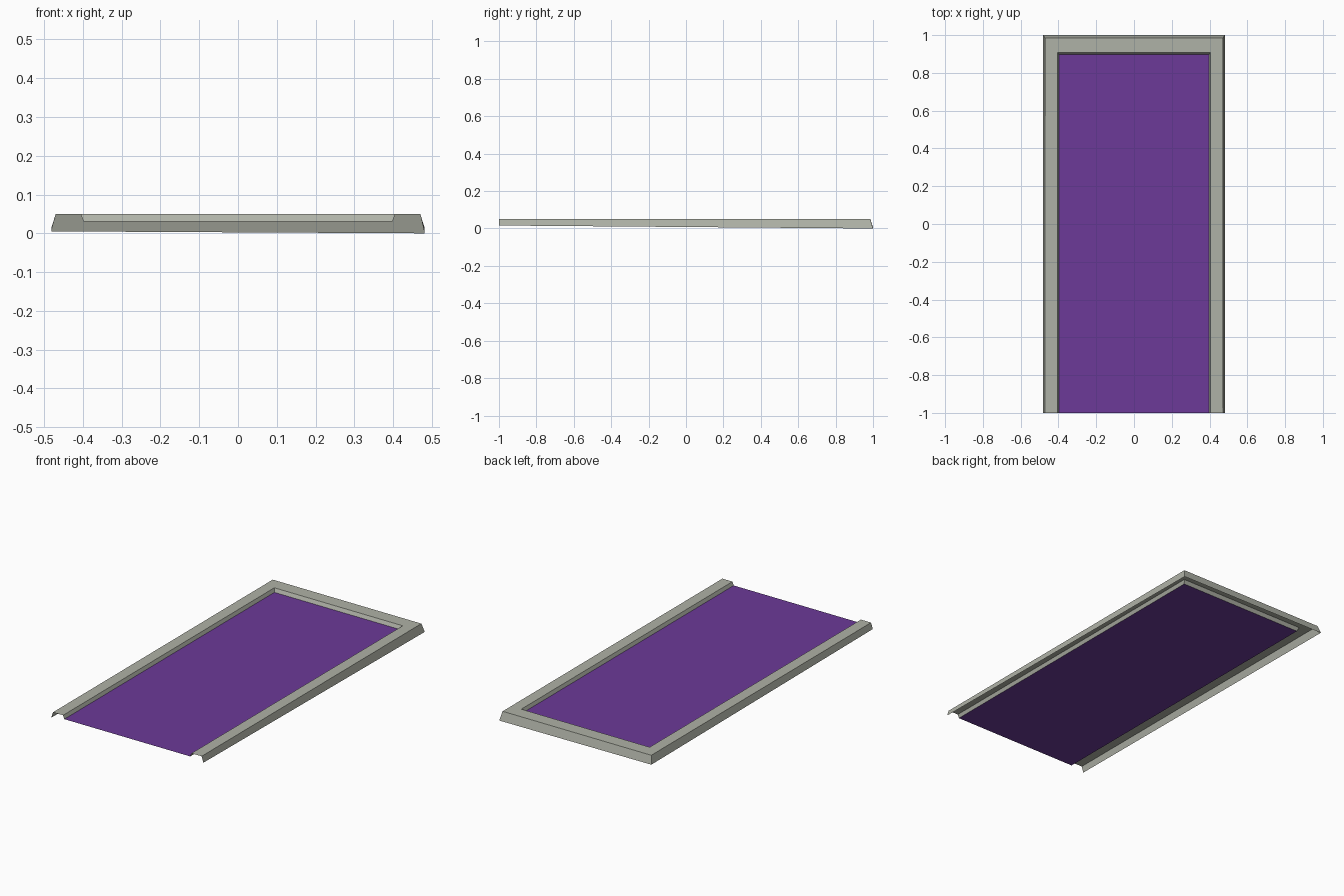
import bpy, bmesh

if "Cube" in bpy.data.objects:
    bpy.data.objects.remove(bpy.data.objects["Cube"])


def material(name, rgb):
    m = bpy.data.materials.new(name)
    m.diffuse_color = (*rgb, 1)
    m.use_nodes = True
    m.node_tree.nodes["Principled BSDF"].inputs["Base Color"].default_value = m.diffuse_color
    return m


def build(name, mat, rows):
    """Skin a grid of points (rows of equal length) into flat quads."""
    bm = bmesh.new()
    grid = [[bm.verts.new(p) for p in row] for row in rows]
    for a, b in zip(grid, grid[1:]):
        for i in range(len(a) - 1):
            bm.faces.new((a[i], b[i], b[i + 1], a[i + 1]))
    me = bpy.data.meshes.new(name)
    bm.to_mesh(me)
    bm.free()
    me.materials.append(mat)
    ob = bpy.data.objects.new(name, me)
    bpy.context.collection.objects.link(ob)
    return ob


grey = material("warm_grey", (0.43, 0.445, 0.385))
purple = material("purple", (0.150, 0.042, 0.314))

# Trim cross-section: half width, back edge y, height (outer foot to inner foot)
profile = [(0.481, 1.0, 0.0), (0.470, 0.985, 0.05),
           (0.406, 0.908, 0.05), (0.398, 0.897, 0.03)]

# Open channel trim around three sides; its outer foot sinks towards the back right
rows = []
for sx, back, foot in ((-1, False, 0.016), (-1, True, 0.005),
                       (1, True, 0.0), (1, False, 0.016)):
    rows.append([(sx * w, y if back else -1, foot if i == 0 else z)
                 for i, (w, y, z) in enumerate(profile)])
build("trim_frame", grey, rows)

# Flat inset panel
w, y, z = profile[-1]
build("inset_panel", purple, [[(-w, -1, z), (-w, y, z)], [(w, -1, z), (w, y, z)]])

# Make all faces point upward / outward
for ob in bpy.context.collection.objects:
    bm = bmesh.new()
    bm.from_mesh(ob.data)
    flip = [f for f in bm.faces if f.normal.z < 0]
    bmesh.ops.reverse_faces(bm, faces=flip)
    bm.to_mesh(ob.data)
    bm.free()
